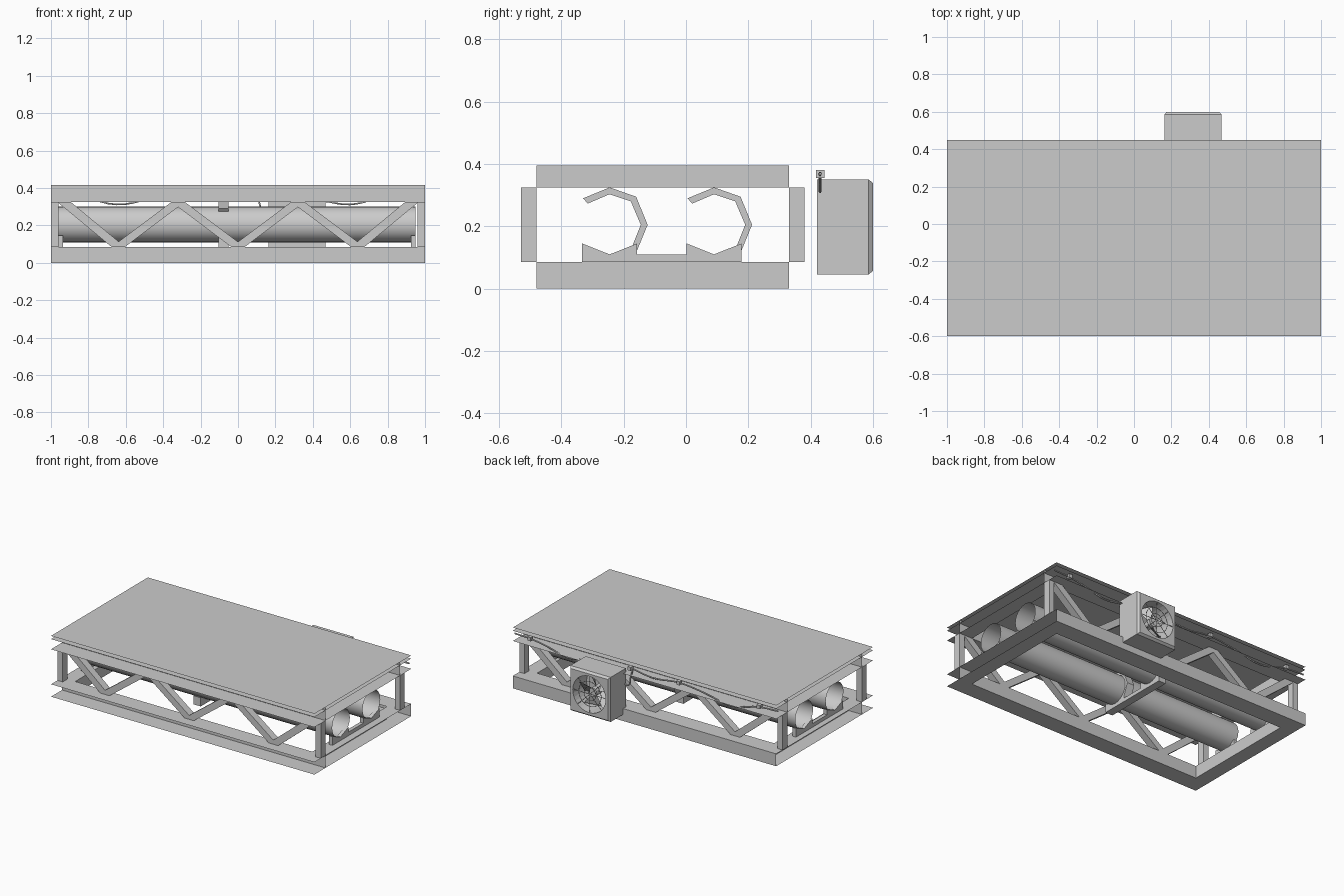
import bpy, bmesh, math
from mathutils import Vector

if "Cube" in bpy.data.objects:
    bpy.data.objects.remove(bpy.data.objects["Cube"])

grey = bpy.data.materials.new("plain_grey")
grey.diffuse_color = (0.6, 0.6, 0.6, 1)
grey.use_nodes = True
grey.node_tree.nodes["Principled BSDF"].inputs["Base Color"].default_value = grey.diffuse_color


def make(name, verts, faces, smooth=False):
    me = bpy.data.meshes.new(name)
    me.from_pydata([tuple(v) for v in verts], [], faces)
    me.materials.append(grey)
    ob = bpy.data.objects.new(name, me)
    bpy.context.collection.objects.link(ob)
    if smooth:
        bpy.context.view_layer.objects.active = ob
        ob.select_set(True)
        bpy.ops.object.shade_smooth_by_angle(angle=math.radians(40))
        ob.select_set(False)
    return ob


def prism(name, outline, axis, a, b):
    """Extrude a 2D outline along x (outline = y,z) or y (outline = x,z)."""
    n = len(outline)
    put = (lambda p, t: (t, p[0], p[1])) if axis == 'x' else (lambda p, t: (p[0], t, p[1]))
    verts = [put(p, a) for p in outline] + [put(p, b) for p in outline]
    faces = [tuple(range(n)), tuple(range(2 * n - 1, n - 1, -1))]
    faces += [(i, i + n, (i + 1) % n + n, (i + 1) % n) for i in range(n)]
    ob = make(name, verts, faces)
    bm = bmesh.new()
    bm.from_mesh(ob.data)
    bmesh.ops.recalc_face_normals(bm, faces=bm.faces)
    bm.to_mesh(ob.data)
    bm.free()
    return ob


def box(name, x0, x1, y0, y1, z0, z1):
    return prism(name, [(x0, z0), (x1, z0), (x1, z1), (x0, z1)], 'y', y0, y1)


def wall(name, p, q, z0, z1):
    make(name, [(*p, z0), (*q, z0), (*q, z1), (*p, z1)], [(0, 1, 2, 3)])


def tube(name, pts, r):
    cu = bpy.data.curves.new(name, 'CURVE')
    cu.dimensions = '3D'
    cu.bevel_depth = r
    cu.bevel_resolution = 1
    cu.resolution_u = 5
    sp = cu.splines.new('BEZIER')
    sp.bezier_points.add(len(pts) - 1)
    for bp, p in zip(sp.bezier_points, pts):
        bp.co = p
        bp.handle_left_type = bp.handle_right_type = 'AUTO'
    cu.materials.append(grey)
    bpy.context.collection.objects.link(bpy.data.objects.new(name, cu))


# Thin deck and the flange rings of the upper and lower frames
OUT = [(-1, -.6), (1, -.6), (1, .45), (-1, .45)]
INN = [(-.9, -.48), (.9, -.48), (.9, .33), (-.9, .33)]
make("deck", [(x, y, .417) for x, y in OUT], [(0, 1, 2, 3)])
for name, z in (("lower_flange_bottom", 0), ("lower_flange_top", .085),
                ("upper_flange_bottom", .325), ("upper_flange_top", .395)):
    make(name, [(x, y, z) for x, y in OUT + INN],
         [(i, (i + 1) % 4, (i + 1) % 4 + 4, i + 4) for i in range(4)])

# Upright webs of the channel beams
wall("lower_front_web", (-1, -.48), (1, -.48), 0, .085)
wall("lower_back_web", (-1, .45), (1, .45), 0, .085)
for y in (-.48, .33):
    wall("upper_long_web", (-1, y), (1, y), .325, .417)
for x in (-.9, .9):
    wall("lower_end_web", (x, -.48), (x, .33), 0, .085)
    wall("upper_end_web", (x, -.48), (x, .33), .325, .395)

# Corner posts and zigzag truss bars on both long sides
for y0, y1 in ((-.53, -.48), (.33, .38)):
    for x in (-1, .96):
        box("corner_post", x, x + .04, y0, y1, .085, .325)
    nodes = [-.93, -.64, -.32, 0, .32, .64, .93]
    for i in range(6):
        za, zb = (.325, .085) if i % 2 == 0 else (.085, .325)
        a, b, w = nodes[i], nodes[i + 1], .036
        prism("truss_bar", [(a - w, za), (a + w, za), (b + w, zb), (b - w, zb)], 'y', y0, y1)

# Two open pipes lying along the frame
TZ, N = .205, 24
for cy in (-.24, .09):
    ring = [(cy + .096 * math.cos(2 * math.pi * i / N), TZ + .096 * math.sin(2 * math.pi * i / N))
            for i in range(N)]
    make("pipe", [(x, y, z) for x in (-.96, .95) for y, z in ring],
         [(i, (i + 1) % N, (i + 1) % N + N, i + N) for i in range(N)], smooth=True)

# Cradles under the pipes, with a hooked clamp on the middle one
for x0, x1 in ((-.96, -.935), (-.105, -.05), (.925, .95)):
    box("cradle_bar", x0, x1, -.16, .005, .085, .11)
    for cy in (-.245, .09):
        prism("cradle", [(cy - .088, .085), (cy + .088, .085), (cy + .088, .145),
                         (cy, .11), (cy - .088, .145)], 'x', x0, x1)
for cy in (-.245, .09):
    hook = [(-.085, .29), (0, .325), (.085, .295), (.122, .205), (.085, .115),
            (.07, .13), (.1, .205), (.068, .28), (0, .303), (-.07, .273)]
    prism("pipe_clamp", [(cy + y, z) for y, z in hook], 'x', -.105, -.05)

# Fan housing: square shell with bevelled rim and a round opening
FX, FZ, H, R, M = .315, .198, .153, .125, 32


def loop(y, r, square):
    out = []
    for i in range(M):
        a = 2 * math.pi * i / M + math.pi / 4
        c, s = math.cos(a), math.sin(a)
        k = r / max(abs(c), abs(s)) if square else r
        out.append((FX + k * c, y, FZ + k * s))
    return out


rows = [loop(.42, H, True), loop(.585, H, True), loop(.6, H - .012, True),
        loop(.6, R, False), loop(.45, R, False)]
faces = [(r * M + i, r * M + (i + 1) % M, (r + 1) * M + (i + 1) % M, (r + 1) * M + i)
         for r in range(4) for i in range(M)]
faces += [tuple(range(M)), tuple(range(5 * M - 1, 4 * M - 1, -1))]
fan = make("fan_housing", sum(rows, []), faces)
bm = bmesh.new()
bm.from_mesh(fan.data)
bmesh.ops.recalc_face_normals(bm, faces=bm.faces)
bm.to_mesh(fan.data)
bm.free()

# Fan hub, twisted blades and wire guard
prism("fan_hub", [(FX + .03 * math.cos(i * math.pi / 6), FZ + .03 * math.sin(i * math.pi / 6))
                  for i in range(12)], 'y', .45, .56)
for k in range(5):
    a = 2 * math.pi * k / 5
    pts = [(FX + r * math.cos(a + t), y, FZ + r * math.sin(a + t))
           for r, t, y in ((.025, -.4, .5), (.118, -.4, .49), (.118, .35, .55), (.025, .4, .54))]
    make("fan_blade", pts, [(0, 1, 2, 3)])
for k in range(4):
    a = math.pi * k / 4
    d = Vector((math.cos(a), 0, math.sin(a))) * R
    c = Vector((FX, .592, FZ))
    tube("guard_spoke", [c - d, c + d], .002)
for r in (.045, .085):
    tube("guard_ring", [(FX + r * math.cos(i * math.pi / 8), .592, FZ + r * math.sin(i * math.pi / 8))
                        for i in range(17)], .002)

# Sagging cables along the back edge and their clips
tube("long_cable", [(-1, .43, .37), (-.85, .43, .36), (-.65, .43, .312), (-.45, .43, .345),
                    (-.25, .43, .365), (-.05, .43, .345), (.1, .43, .365)], .005)
tube("drop_cable", [(.1, .43, .365), (.12, .43, .3), (.135, .43, .245), (.17, .43, .25)], .005)
tube("short_cable", [(.46, .43, .33), (.6, .43, .312), (.75, .43, .345), (.88, .43, .365),
                     (1, .43, .37)], .005)
for x in (-.86, -.25, .12, .88):
    box("cable_clip", x - .012, x + .012, .417, .445, .355, .38)
